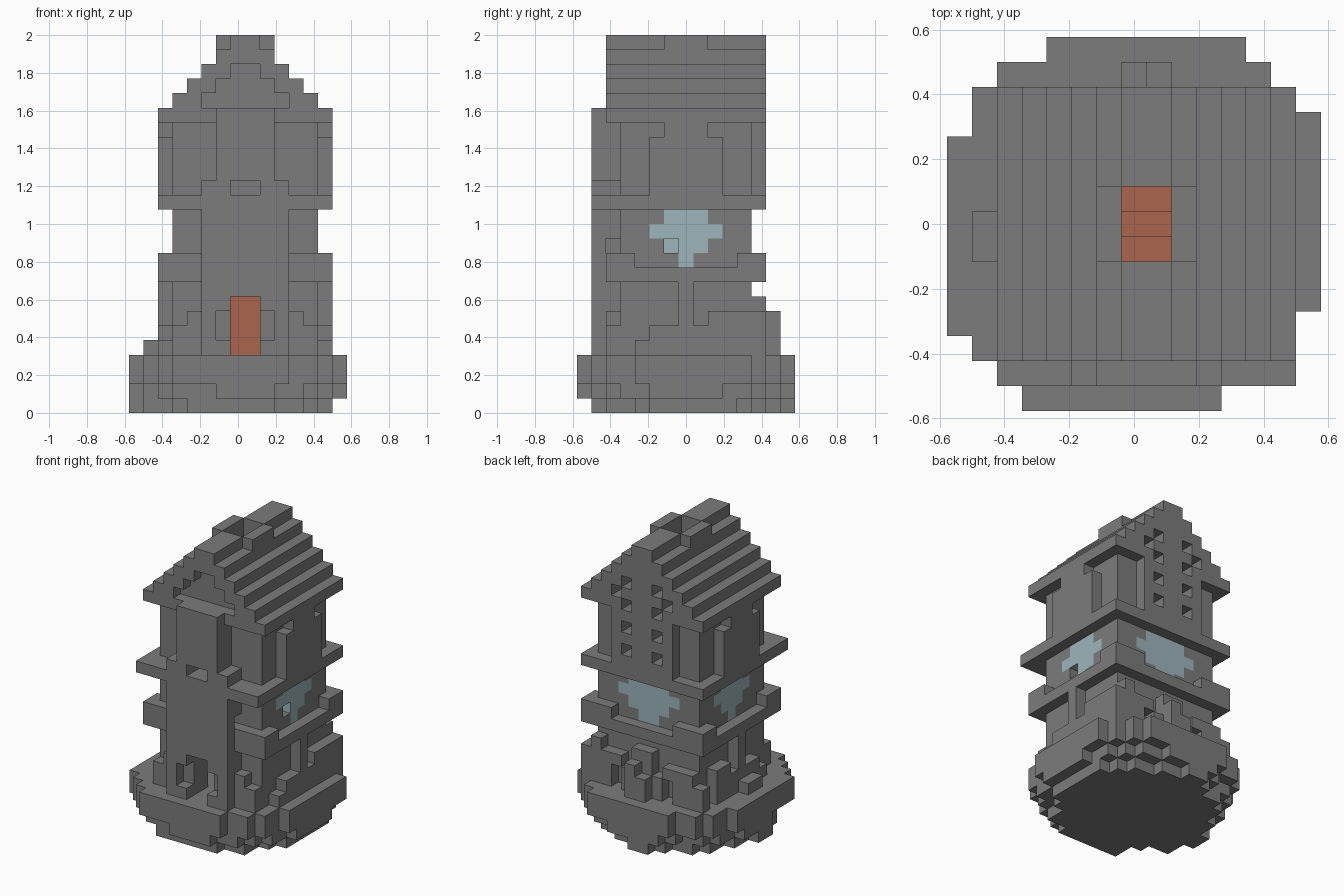
import bpy
import bmesh
import random

cube = bpy.data.objects.get("Cube")
if cube:
    bpy.data.objects.remove(cube, do_unlink=True)

random.seed(4)
UNIT = 2 / 26          # size of one block
MID_X, MID_Y = 16, 15  # mirror sums of the tower in blocks


def material(name, colour):
    mat = bpy.data.materials.new(name)
    mat.use_nodes = True
    mat.diffuse_color = (*colour, 1)
    shader = next(n for n in mat.node_tree.nodes if n.type == 'BSDF_PRINCIPLED')
    shader.inputs["Base Color"].default_value = (*colour, 1)
    shader.inputs["Roughness"].default_value = 0.9
    return mat


stone = material("grey stone", (0.2, 0.2, 0.2))
fire = material("orange fire", (0.4, 0.13, 0.075))
glass = material("pale blue glass", (0.34, 0.46, 0.5))


def box(x0, x1, y0, y1, z0, z1):
    return {(x, y, z) for x in range(x0, x1) for y in range(y0, y1) for z in range(z0, z1)}


def mirror_x(cells):
    return {(MID_X - 1 - x, y, z) for x, y, z in cells}


def mirror_y(cells):
    return {(x, MID_Y - 1 - y, z) for x, y, z in cells}


def both_x(cells):
    return cells | mirror_x(cells)


def both_y(cells):
    return cells | mirror_y(cells)


def build(name, cells, mat):
    """Turn a set of blocks into a mesh of its exposed faces."""
    bm = bmesh.new()
    corners = {}

    def vert(p):
        if p not in corners:
            corners[p] = bm.verts.new(((p[0] - 7.5) * UNIT, (p[1] - 7.5) * UNIT, p[2] * UNIT))
        return corners[p]

    for cell in sorted(cells):
        for axis in range(3):
            for side in (0, 1):
                near = list(cell)
                near[axis] += 2 * side - 1
                if tuple(near) in cells:
                    continue
                u, v = (axis + 1) % 3, (axis + 2) % 3
                ring = []
                for du, dv in ((0, 0), (1, 0), (1, 1), (0, 1)):
                    p = list(cell)
                    p[axis] += side
                    p[u] += du
                    p[v] += dv
                    ring.append(vert(tuple(p)))
                bm.faces.new(ring if side else ring[::-1])
    mesh = bpy.data.meshes.new(name)
    bm.to_mesh(mesh)
    bm.free()
    mesh.materials.append(mat)
    obj = bpy.data.objects.new(name, mesh)
    bpy.context.collection.objects.link(obj)
    return obj


# Round rocky base, ragged underneath, with four pinwheel bumps on the rim
base = set()
for layer, reach in enumerate((44, 53, 61, 61)):
    for x, y, z in box(0, 15, 0, 15, layer, layer + 1):
        ragged = random.uniform(-4, 4) if layer < 2 else 0
        if (x - 7) ** 2 + (y - 7) ** 2 <= reach + ragged:
            base.add((x, y, z))
for x, y in ((11, 14), (3, 0), (0, 3), (14, 11)):
    base |= box(x, x + 1, y, y + 1, 2, 4)
base |= box(0, 2, 6, 8, 0, 2) | box(6, 8, 13, 15, 0, 2)
build("rocky_base", base, stone)

# Openings shared by several parts
doorway = box(7, 9, 1, 4, 4, 8)
shaft = box(7, 9, 6, 9, 4, 26)
room = box(4, 12, 4, 11, 4, 20)

# Window glass: wide in the middle, narrowing downward
side_glass, back_glass = set(), set()
for z, inset in ((10, 3), (11, 2), (12, 1), (13, 2)):
    side_glass |= box(12, 13, 4 + inset, 11 - inset, z, z + 1)
    back_glass |= box(4 + inset, 12 - inset, 11, 12, z, z + 1)
openings = both_x(side_glass) | back_glass
broken_pane = box(12, 13, 6, 7, 11, 12)
build("side_windows", both_x(side_glass) - broken_pane, glass)
build("back_window", back_glass, glass)

# Tower walls
walls = box(3, 13, 3, 12, 4, 20) - room - doorway - openings
window_slots = set()
for z in (16, 18, 20):
    window_slots |= both_x(box(6, 7, 11, 13, z, z + 1))
build("tower_walls", walls - window_slots, stone)

# Tall front bay with doorway and slit window
bay = box(5, 11, 1, 3, 4, 16) | box(6, 10, 1, 3, 16, 21)
bay -= doorway | box(6, 10, 1, 2, 5, 7)
bay -= box(7, 9, 1, 3, 15, 16) | box(9, 11, 2, 3, 11, 12)
build("front_bay", bay, stone)

# Lower balcony with raised corners
balcony = box(2, 14, 2, 13, 9, 10)
balcony |= both_x(both_y(box(2, 5, 2, 4, 10, 11) | box(2, 4, 2, 4, 10, 11)))
balcony -= box(3, 13, 3, 12, 9, 11) | box(5, 11, 1, 3, 9, 11)
build("lower_balcony", balcony, stone)

# Upper ledge
ledge = box(2, 14, 1, 13, 14, 15) - box(3, 13, 3, 12, 14, 15) - box(5, 11, 1, 3, 14, 15)
build("upper_ledge", ledge, stone)

# Projecting panels on the upper storey
side_panel = box(13, 14, 5, 10, 15, 19) | box(13, 14, 6, 9, 19, 20)
build("side_panels", both_x(side_panel), stone)
build("back_panel", box(5, 11, 12, 13, 15, 20) - window_slots, stone)

# Stepped gable roof with a chimney shaft
roof = set()
for step in range(5):
    roof |= box(2 + step, 14 - step, 2, 13, 20 + step, 21 + step)
roof |= box(7, 9, 2, 13, 25, 26) | box(6, 10, 6, 9, 25, 26)
recess = both_x(box(5, 6, 2, 3, 21, 22)) | box(6, 10, 2, 3, 21, 23) | box(7, 9, 2, 3, 23, 24)
back_holes = mirror_y(both_x(box(5, 6, 2, 4, 21, 22)) | both_x(box(6, 7, 2, 4, 22, 23)))
roof -= shaft | recess | back_holes | window_slots | box(5, 11, 4, 11, 20, 22)
build("stepped_roof", roof, stone)

# Hearth fire at the bottom of the shaft
build("hearth_fire", box(7, 9, 6, 9, 4, 8) | box(7, 9, 7, 8, 8, 9), fire)

# Slim buttresses under the balcony
buttress = both_x(box(13, 14, 7, 8, 4, 9)) | box(7, 9, 12, 13, 4, 8)
build("buttresses", buttress, stone)

# Heaped rocks against the walls
rocks = both_x(box(13, 14, 4, 7, 4, 5) | box(13, 14, 5, 7, 5, 6))
rocks |= both_x(box(13, 14, 8, 11, 4, 6) | box(13, 14, 9, 11, 6, 7))
rocks |= both_x(box(11, 13, 2, 3, 4, 6) | box(11, 12, 2, 3, 6, 7))
rocks |= both_x(box(11, 14, 12, 13, 4, 6) | box(10, 13, 12, 13, 6, 7))
rocks |= box(12, 14, 11, 13, 4, 7) | box(12, 13, 12, 13, 7, 8)
rocks |= box(1, 2, 6, 8, 4, 5) | box(6, 10, 12, 13, 4, 6)
rocks |= box(7, 9, 13, 14, 4, 6) | box(8, 9, 13, 14, 6, 7)
build("heaped_rocks", rocks - buttress, stone)
